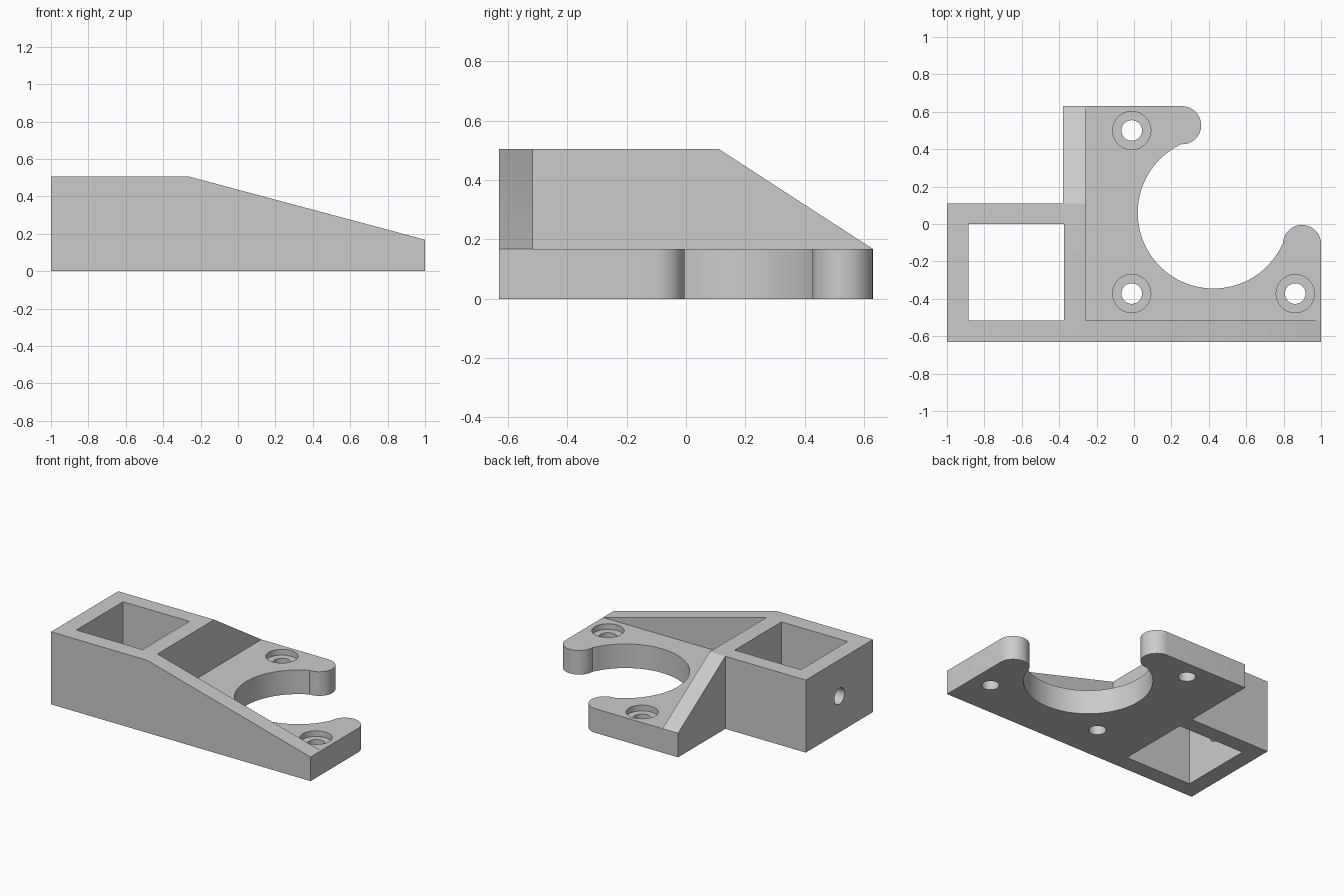
import bpy, bmesh
from math import radians, cos, sin
from mathutils import Vector

default = bpy.data.objects.get("Cube")
if default:
    bpy.data.objects.remove(default)

BASE, TOP, FRONT, BACK = 0.168, 0.505, -0.63, 0.63
WALL_X, WALL_Y = -0.26, -0.515          # inner faces of the two ribs
BOX_BACK, RIB_LEFT = 0.11, -0.38

grey = bpy.data.materials.new("plain grey")
grey.use_nodes = True
grey.diffuse_color = (0.6, 0.6, 0.6, 1)
grey.node_tree.nodes["Principled BSDF"].inputs["Base Color"].default_value = (0.6, 0.6, 0.6, 1)


def prism(name, points, offset):
    """Extrude a closed 3D outline along an offset."""
    bm = bmesh.new()
    face = bm.faces.new([bm.verts.new(p) for p in points])
    moved = bmesh.ops.extrude_face_region(bm, geom=[face], use_keep_orig=True)
    verts = [v for v in moved["geom"] if isinstance(v, bmesh.types.BMVert)]
    bmesh.ops.translate(bm, verts=verts, vec=Vector(offset))
    bmesh.ops.recalc_face_normals(bm, faces=bm.faces)
    mesh = bpy.data.meshes.new(name)
    bm.to_mesh(mesh)
    bm.free()
    mesh.materials.append(grey)
    obj = bpy.data.objects.new(name, mesh)
    bpy.context.collection.objects.link(obj)
    return obj


def block(name, x0, x1, y0, y1, z0, z1):
    return prism(name, [(x0, y0, z0), (x1, y0, z0), (x1, y1, z0), (x0, y1, z0)], (0, 0, z1 - z0))


def arc(cx, cy, r, a0, a1, steps):
    angles = [radians(a0 + (a1 - a0) * i / steps) for i in range(steps + 1)]
    return [(cx + r * cos(a), cy + r * sin(a)) for a in angles]


def bore(name, x, y, r, z0, z1):
    return prism(name, [(px, py, z0) for px, py in arc(x, y, r, 0, 360, 48)[:-1]], (0, 0, z1 - z0))


def combine(target, tool, operation):
    """Apply a boolean and remove the tool."""
    mod = target.modifiers.new(operation, "BOOLEAN")
    mod.operation, mod.object, mod.solver = operation, tool, "EXACT"
    graph = bpy.context.evaluated_depsgraph_get()
    mesh = bpy.data.meshes.new_from_object(target.evaluated_get(graph))
    target.modifiers.clear()
    target.data = mesh
    bpy.data.objects.remove(tool)


# Base plate with the open round cradle and two rounded fingers
outline = [(WALL_X, WALL_Y), (1, WALL_Y)]
outline += arc(0.898, -0.107, 0.102, 0, 180, 20)
outline += arc(0.425, 0.06, 0.405, -25, -245, 64)
outline += arc(0.257, 0.528, 0.102, -90, 90, 20)
outline += [(WALL_X, BACK)]
bracket = prism("mounting_bracket", [(x, y, 0) for x, y in outline], (0, 0, BASE))

# Socket box, sloping front rib and sloping side rib
parts = [
    block("socket_box", -1, WALL_X, FRONT, BOX_BACK, 0, TOP),
    prism("front_rib", [(WALL_X, FRONT, 0), (1, FRONT, 0), (1, FRONT, BASE), (WALL_X, FRONT, TOP)],
          (0, WALL_Y - FRONT, 0)),
    prism("side_rib", [(RIB_LEFT, BOX_BACK, 0), (RIB_LEFT, BACK, 0), (RIB_LEFT, BACK, BASE),
                       (RIB_LEFT, BOX_BACK, TOP)], (WALL_X - RIB_LEFT, 0, 0)),
]
for part in parts:
    combine(bracket, part, "UNION")

# Square socket and the round hole through its outer wall
combine(bracket, block("socket_cut", -0.885, -0.375, WALL_Y, 0, -0.1, TOP + 0.1), "DIFFERENCE")
side_hole = [(-1.1, y, z) for y, z in arc(-0.26, 0.252, 0.056, 0, 360, 48)[:-1]]
combine(bracket, prism("side_hole_cut", side_hole, (0.3, 0, 0)), "DIFFERENCE")

# Counterbored screw holes
for x, y in [(-0.012, 0.5), (-0.012, -0.372), (0.862, -0.372)]:
    combine(bracket, bore("screw_cut", x, y, 0.055, -0.1, BASE + 0.1), "DIFFERENCE")
    combine(bracket, bore("counterbore_cut", x, y, 0.102, BASE - 0.04, BASE + 0.1), "DIFFERENCE")

bpy.ops.object.select_all(action="DESELECT")
bracket.select_set(True)
bpy.context.view_layer.objects.active = bracket
bpy.ops.object.shade_smooth_by_angle(angle=radians(30))
